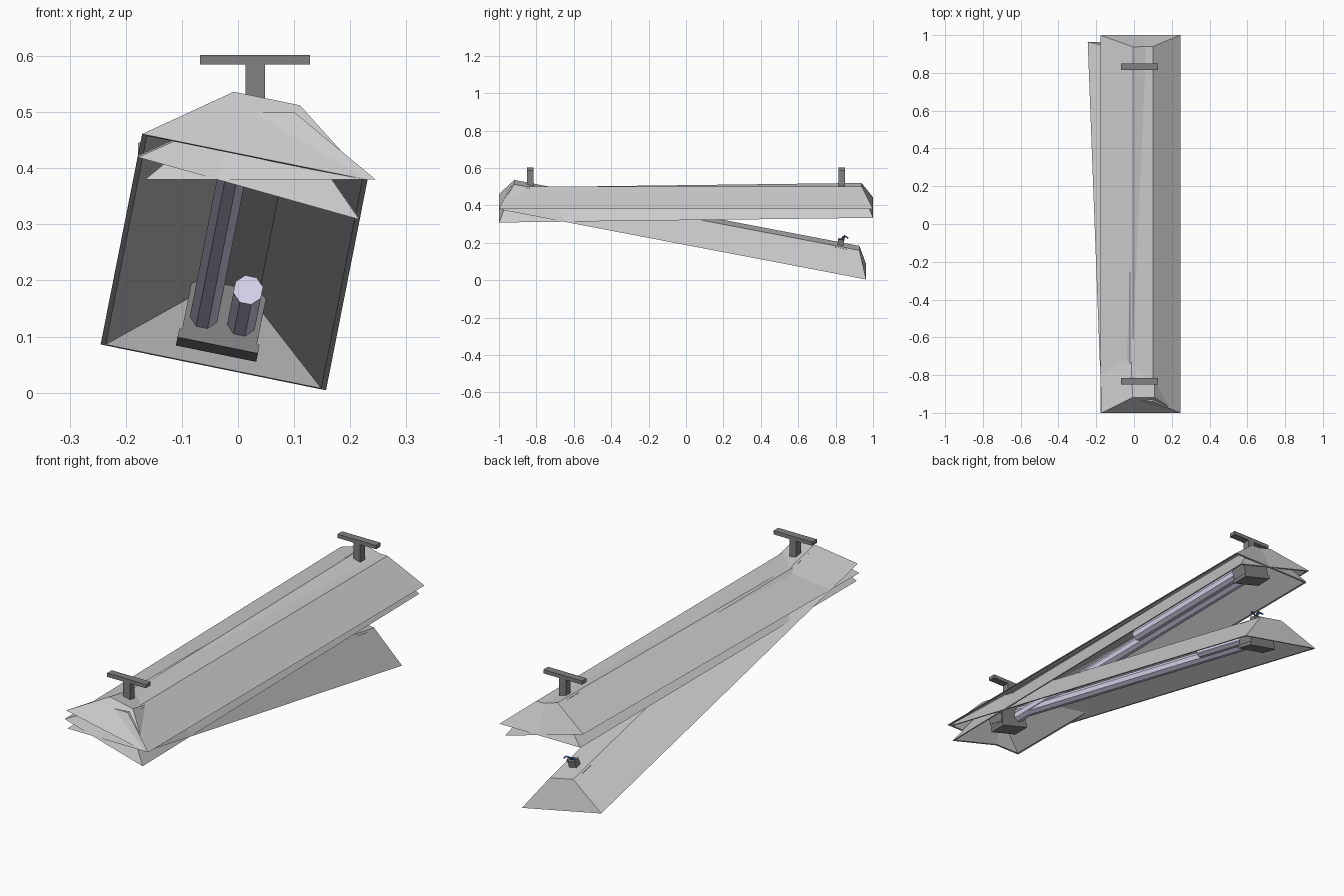
import bpy, bmesh, math
from mathutils import Matrix, Vector

if "Cube" in bpy.data.objects:
    bpy.data.objects.remove(bpy.data.objects["Cube"])


def mat(name, col):
    m = bpy.data.materials.new(name)
    m.diffuse_color = (*col, 1)
    m.use_nodes = True
    m.node_tree.nodes["Principled BSDF"].inputs["Base Color"].default_value = m.diffuse_color
    return m


glass = mat("tube_glass", (0.72, 0.68, 0.88))
blue = mat("blue_wire", (0.08, 0.15, 0.6))
shade_grey = mat("shade_grey", (0.6, 0.6, 0.6))
dark = mat("dark_metal", (0.22, 0.22, 0.22))


def finish(name, bm, M, m=None):
    bmesh.ops.recalc_face_normals(bm, faces=bm.faces)
    me = bpy.data.meshes.new(name)
    bm.to_mesh(me)
    bm.free()
    o = bpy.data.objects.new(name, me)
    o.matrix_world = M
    if m:
        me.materials.append(m)
    bpy.context.collection.objects.link(o)
    return o


def box(name, lo, hi, M, m=dark):
    bm = bmesh.new()
    lo, hi = Vector(lo), Vector(hi)
    bmesh.ops.create_cube(bm, size=1, matrix=Matrix.Translation((lo + hi) / 2)
                          @ Matrix.Diagonal((*(hi - lo), 1)))
    return finish(name, bm, M, m)


def shade(name, M):
    # open-bottomed hipped trough with a thin wall: outer and inner shells joined by a rim
    bm = bmesh.new()
    rings = []
    for w, l, z in ((.205, 1, 0), (.06, .94, .12), (.054, .934, .113), (.196, .991, 0)):
        rings.append([bm.verts.new((sx * w, sy * l, z))
                      for sx, sy in ((-1, -1), (1, -1), (1, 1), (-1, 1))])
    for a, b in zip(rings, rings[1:] + rings[:1]):
        if a is rings[1]:
            bm.faces.new(a)
            bm.faces.new(b)
            continue
        for i in range(4):
            j = (i + 1) % 4
            bm.faces.new((a[i], a[j], b[j], b[i]))
    return finish(name, bm, M, shade_grey)


def tube(name, x, y0, y1, M):
    bm = bmesh.new()
    T = Matrix.Translation((x, (y0 + y1) / 2, .053)) @ Matrix.Rotation(math.pi / 2, 4, 'X') \
        @ Matrix.Rotation(math.pi / 8, 4, 'Z')
    bmesh.ops.create_cone(bm, cap_ends=True, segments=8, radius1=.027, radius2=.027,
                          depth=y1 - y0, matrix=T)
    return finish(name, bm, M, glass)


def sockets(name, M):
    # end holders: tall block with a wider cap at rim level
    for tag, s in (("front", -1), ("rear", 1)):
        a, b = sorted((s * .80, s * .88))
        box(f"{name}_{tag}_socket", (-.068, a, .01), (.068, b, .114), M)
        box(f"{name}_{tag}_socket_cap", (-.073, a, .002), (.073, b, .018), M)


def frame(front, rear, roll):
    # local frame from the two rim midpoints plus a roll angle
    f, r = Vector(front), Vector(rear)
    y = (r - f).normalized()
    z = Vector((math.cos(roll), 0, -math.sin(roll))).cross(y).normalized()
    x = y.cross(z)
    M = Matrix((x, y, z)).transposed().to_4x4()
    M.translation = (f + r) / 2
    return M


# fixed upper housing, loose middle lamp, fallen lower lamp
top = Matrix.Translation((.04, 0, .38))
mid = frame((.019, -.999, .364), (.019, .999, .389), math.radians(15.7))
low = frame((.03, -1.0, .42), (-.044, .963, .045), math.radians(11.5))
shade("upper_housing", top)
shade("middle_shade", mid)
shade("fallen_shade", low)

# T-shaped ceiling hangers
for tag, y in (("front", -.833), ("rear", .833)):
    box(f"{tag}_hanger_stem", (.013, y - .017, .495), (.048, y + .017, .585), Matrix())
    box(f"{tag}_hanger_bar", (-.068, y - .017, .585), (.128, y + .017, .602), Matrix())

# sockets and tubes, one tube in each lamp broken off
for name, M in (("middle", mid), ("fallen", low)):
    sockets(name, M)
tube("middle_tube", -.034, -.8, .8, mid)
tube("middle_broken_tube", .034, .1, .8, mid)
tube("fallen_tube", -.034, -.8, .8, low)
tube("fallen_broken_tube", .034, .5, .8, low)

# torn wiring box on the fallen lamp
box("wiring_box", (-.018, .82, .115), (.018, .852, .15), low)
for i, (dx, dy, m) in enumerate(((.035, .012, blue), (-.03, .02, blue), (.005, .035, dark))):
    cu = bpy.data.curves.new(f"torn_wire_{i + 1}", 'CURVE')
    cu.dimensions = '3D'
    cu.bevel_depth = .004
    cu.bevel_resolution = 0
    sp = cu.splines.new('POLY')
    pts = [(t, .02 * math.sin(2.4 * t)) for t in (0, .33, .66, 1)]
    sp.points.add(len(pts) - 1)
    for p, (t, h) in zip(sp.points, pts):
        p.co = (dx * t, .836 + dy * t, .148 + h, 1)
    cu.materials.append(m)
    o = bpy.data.objects.new(cu.name, cu)
    o.matrix_world = low
    bpy.context.collection.objects.link(o)
